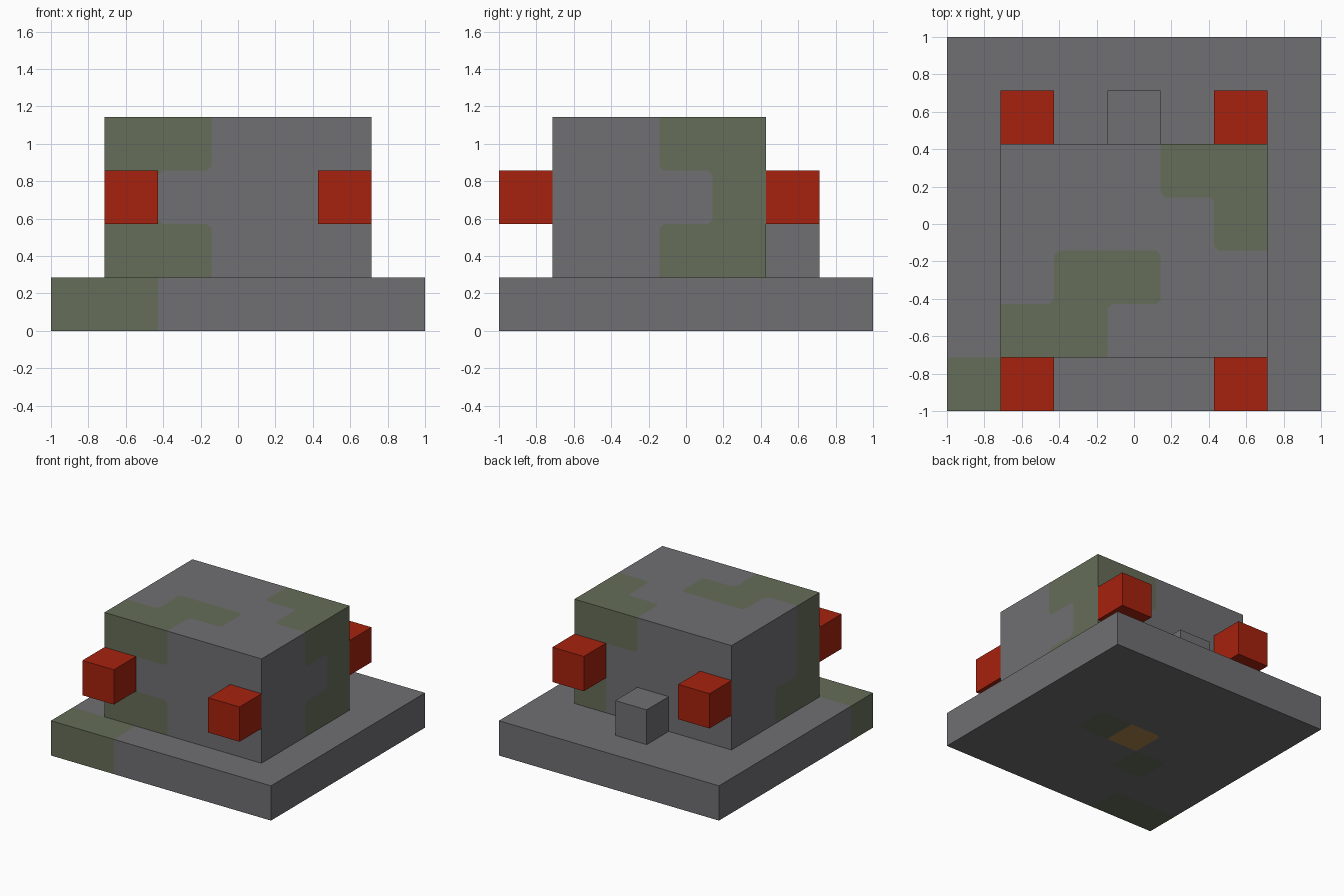
import bpy
import bmesh
from mathutils import Vector

if "Cube" in bpy.data.objects:
    bpy.data.objects.remove(bpy.data.objects["Cube"], do_unlink=True)

CELL = 2 / 7          # the whole model sits on a grid of seven cells
ORIGIN = Vector((-1, -1, 0))


def material(name, colour):
    mat = bpy.data.materials.new(name)
    mat.use_nodes = True
    mat.diffuse_color = (*colour, 1)
    mat.node_tree.nodes["Principled BSDF"].inputs["Base Color"].default_value = (*colour, 1)
    return mat


grey = material("stone grey", (0.162, 0.156, 0.165))
green = material("moss green", (0.13, 0.153, 0.098))
red = material("bright red", (0.381, 0.016, 0.0045))
orange = material("ochre", (0.39, 0.23, 0.07))


def cell_faces(bm, cell, corner, size, index):
    """Add the outward faces of one grid cell of a block."""
    for a in range(3):
        b, c = (a + 1) % 3, (a + 2) % 3
        for side in (0, 1):
            on_surface = cell[a] == corner[a] + side * (size[a] - 1)
            if not on_surface:
                continue
            ring = []
            for u, v in ((0, 0), (1, 0), (1, 1), (0, 1)):
                p = Vector(cell)
                p[a] += side
                p[b] += u
                p[c] += v
                ring.append(bm.verts.new(ORIGIN + p * CELL))
            face = bm.faces.new(ring if side else ring[::-1])
            face.material_index = index


def soften_patches(bm):
    """Clip the corners of painted patches that lie inside a flat face."""
    for odd_one, fill in ((1, 0), (3, 1)):
        bm.normal_update()
        corners = []
        for v in bm.verts:
            faces = v.link_faces
            flat = len(faces) == 4 and all(f.normal.dot(faces[0].normal) > 0.99 for f in faces)
            painted = [f.material_index for f in faces]
            if flat and painted.count(0) == 4 - odd_one and painted.count(1) in (0, odd_one):
                corners.append(v)
        if corners:
            bmesh.ops.bevel(bm, geom=corners, offset=0.025, offset_type='OFFSET',
                            segments=1, profile=0.5, affect='VERTICES', material=fill)


def block(name, corner, size, mats, paint=None):
    """Box made of grid cells; paint maps a cell to a material index."""
    paint = paint or {}
    bm = bmesh.new()
    for i in range(size[0]):
        for j in range(size[1]):
            for k in range(size[2]):
                cell = (corner[0] + i, corner[1] + j, corner[2] + k)
                cell_faces(bm, cell, corner, size, paint.get(cell, 0))
    bmesh.ops.remove_doubles(bm, verts=bm.verts[:], dist=0.001)
    if paint:
        soften_patches(bm)
    mesh = bpy.data.meshes.new(name)
    bm.to_mesh(mesh)
    bm.free()
    for mat in mats:
        mesh.materials.append(mat)
    obj = bpy.data.objects.new(name, mesh)
    bpy.context.collection.objects.link(obj)
    return obj


# Mossy cells, listed by layer
moss = {
    0: [(0, 0), (1, 0), (2, 2), (4, 3)],
    1: [(1, 1), (2, 1), (1, 2), (5, 3), (5, 4)],
    2: [(1, 1), (5, 4)],
    3: [(1, 1), (2, 1), (2, 2), (3, 2), (5, 3), (4, 4), (5, 4)],
}
paint = {(i, j, k): 1 for k, cells in moss.items() for i, j in cells}
paint[(3, 3, 0)] = 2   # ochre cell in the middle of the underside

# Slab and main body
block("base_slab", (0, 0, 0), (7, 7, 1), (grey, green, orange), paint)
block("main_body", (1, 1, 1), (5, 4, 3), (grey, green), paint)

# Small block behind the body
block("rear_block", (3, 5, 1), (1, 1, 1), (grey,))

# Red cubes, a pair on the front and a pair on the back
for end, row in (("front", 0), ("back", 5)):
    for side, column in (("right", 1), ("left", 5)):
        block(f"{end}_{side}_red_cube", (column, row, 2), (1, 1, 1), (red,))
